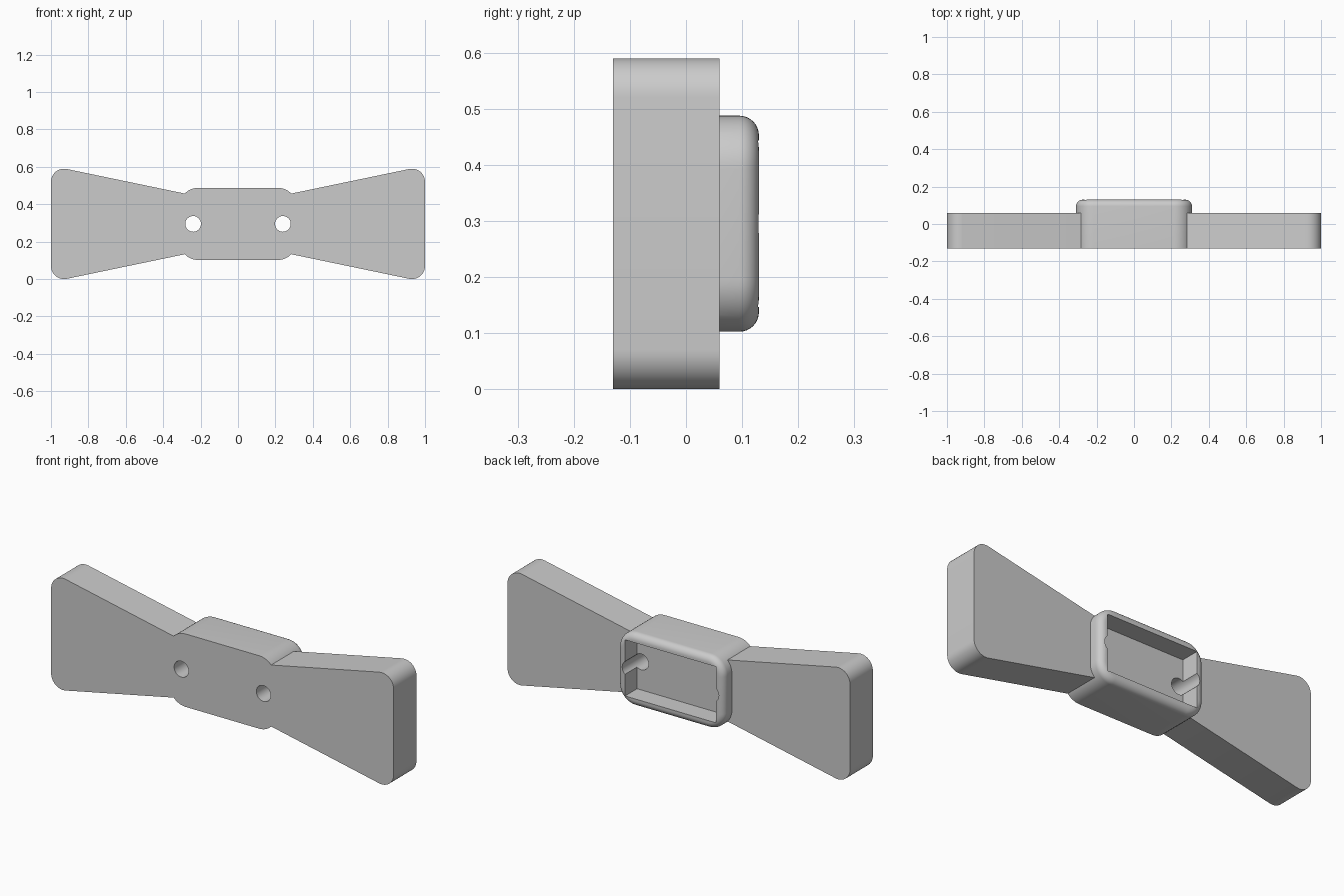
import bpy, bmesh, math
from mathutils import Vector

cube = bpy.data.objects.get("Cube")
if cube:
    bpy.data.objects.remove(cube, do_unlink=True)

MID = 0.295      # height of the centre line
FRONT = -0.13

grey = bpy.data.materials.new("light grey")
grey.use_nodes = True
grey.diffuse_color = (0.6, 0.6, 0.6, 1)
grey.node_tree.nodes["Principled BSDF"].inputs["Base Color"].default_value = (0.6, 0.6, 0.6, 1)


def round_corners(points, radii, steps=12):
    """Replace each corner of an outline by an arc of the given radius."""
    out = []
    for i, (p, r) in enumerate(zip(points, radii)):
        p = Vector(p)
        if r == 0:
            out.append(p)
            continue
        a = (Vector(points[i - 1]) - p).normalized()
        b = (Vector(points[(i + 1) % len(points)]) - p).normalized()
        half = a.angle(b) / 2
        centre = p + (a + b).normalized() * r / math.sin(half)
        start = p + a * r / math.tan(half) - centre
        end = p + b * r / math.tan(half) - centre
        sweep = start.angle(end)
        for k in range(steps + 1):
            t = k / steps
            out.append(centre + (start * math.sin((1 - t) * sweep)
                                 + end * math.sin(t * sweep)) / math.sin(sweep))
    return out


def prism(name, outline, y0, y1, rim=0):
    """Extrude an x-z outline from y0 to y1, optionally filleting the back rim."""
    bm = bmesh.new()
    face = bm.faces.new([bm.verts.new((p[0], y0, p[1] + MID)) for p in outline])
    new = bmesh.ops.extrude_face_region(bm, geom=[face], use_keep_orig=True)["geom"]
    bmesh.ops.translate(bm, verts=[v for v in new if isinstance(v, bmesh.types.BMVert)],
                        vec=(0, y1 - y0, 0))
    if rim:
        edges = [e for e in bm.edges if all(abs(v.co.y - y1) < 1e-5 for v in e.verts)]
        bmesh.ops.bevel(bm, geom=edges, offset=rim, segments=8, profile=0.5, affect='EDGES')
    bmesh.ops.recalc_face_normals(bm, faces=bm.faces)
    mesh = bpy.data.meshes.new(name)
    bm.to_mesh(mesh)
    bm.free()
    mesh.materials.append(grey)
    obj = bpy.data.objects.new(name, mesh)
    bpy.context.collection.objects.link(obj)
    return obj


def rectangle(w, h):
    return [(-w, -h), (w, -h), (w, h), (-w, h)]


def combine(target, tool, operation):
    mod = target.modifiers.new(operation.lower(), 'BOOLEAN')
    mod.operation, mod.object, mod.solver = operation, tool, 'EXACT'
    bpy.context.view_layer.objects.active = target
    bpy.ops.object.modifier_apply(modifier=mod.name)
    bpy.data.objects.remove(tool, do_unlink=True)


# Flared wings, narrow at the waist
waist, flare = 0.103, 0.103 + 0.208
wing_points = [(0, -waist), (1, -flare), (1, flare), (0, waist), (-1, flare), (-1, -flare)]
body = prism("bow_body", round_corners(wing_points, [0, 0.07, 0.07, 0, 0.07, 0.07]), FRONT, 0.06)

# Rounded centre block with a filleted back rim
block = prism("centre_block", round_corners(rectangle(0.31, 0.1925), [0.095] * 4),
              FRONT, 0.13, rim=0.035)
combine(body, block, 'UNION')

# Rectangular pocket open to the back
combine(body, prism("pocket_cutter", rectangle(0.265, 0.148), 0.03, 0.2), 'DIFFERENCE')

# Two through holes that notch the pocket's end walls
for x in (-0.24, 0.24):
    circle = [(x + 0.042 * math.cos(a), 0.042 * math.sin(a))
              for a in (math.tau * i / 40 for i in range(40))]
    combine(body, prism("hole_cutter", circle, -0.2, 0.2), 'DIFFERENCE')

bpy.ops.object.select_all(action='DESELECT')
body.select_set(True)
bpy.context.view_layer.objects.active = body
bpy.ops.object.shade_smooth_by_angle(angle=math.radians(30))
